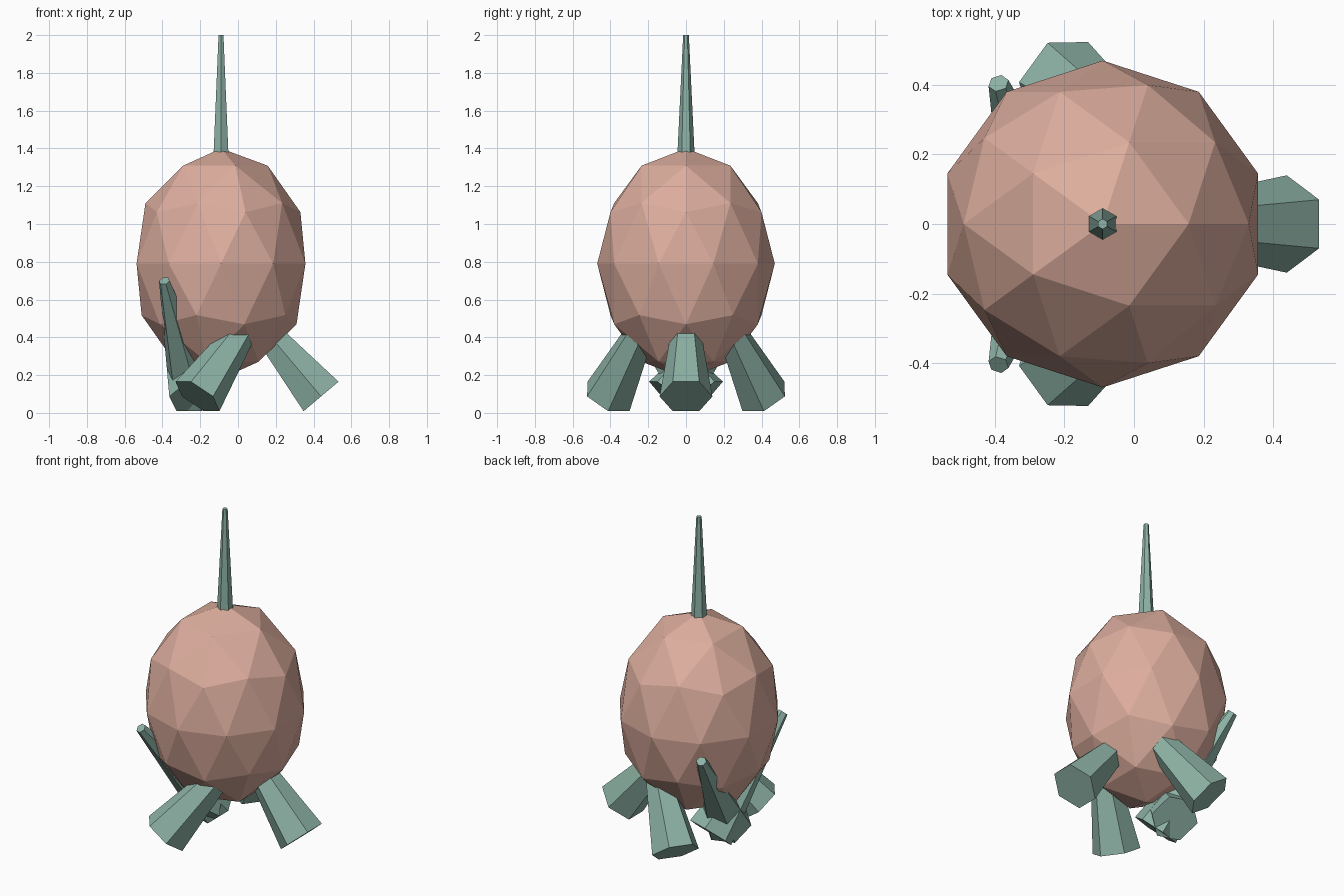
import bpy
import math
from mathutils import Matrix

if "Cube" in bpy.data.objects:
    bpy.data.objects.remove(bpy.data.objects["Cube"])

CX = -0.09  # body axis


def material(name, color):
    m = bpy.data.materials.new(name)
    m.diffuse_color = color
    m.use_nodes = True
    m.node_tree.nodes["Principled BSDF"].inputs["Base Color"].default_value = m.diffuse_color
    return m


skin = material("skin", (0.72, 0.42, 0.34, 1))
green = material("green", (0.27, 0.45, 0.38, 1))


def cone(name, r1, r2, depth, matrix):
    bpy.ops.mesh.primitive_cone_add(vertices=6, radius1=r1, radius2=r2, depth=depth)
    ob = bpy.context.object
    ob.name = name
    ob.matrix_world = matrix
    ob.data.materials.append(green)
    return ob


# Faceted egg-shaped body
bpy.ops.mesh.primitive_ico_sphere_add(subdivisions=2, radius=1, location=(CX, 0, 0.79))
body = bpy.context.object
body.name = "body"
body.scale = (0.47, 0.47, 0.61)
body.data.materials.append(skin)

# Stem on top
cone("stem", 0.046, 0.015, 0.64, Matrix.Translation((CX, 0, 1.68)))

# Five tapered roots around the base, each turned by twice its ring angle
for i in range(5):
    a = math.tau * i / 5
    place = Matrix.Translation((CX + 0.272 * math.cos(a), 0.272 * math.sin(a), 0.393))
    turn = Matrix.Rotation(2 * a, 4, 'Z') @ Matrix.Rotation(-0.7, 4, 'Y')
    cone(f"root_{i + 1}", 0.14, 0.03, 0.8, place @ turn)
